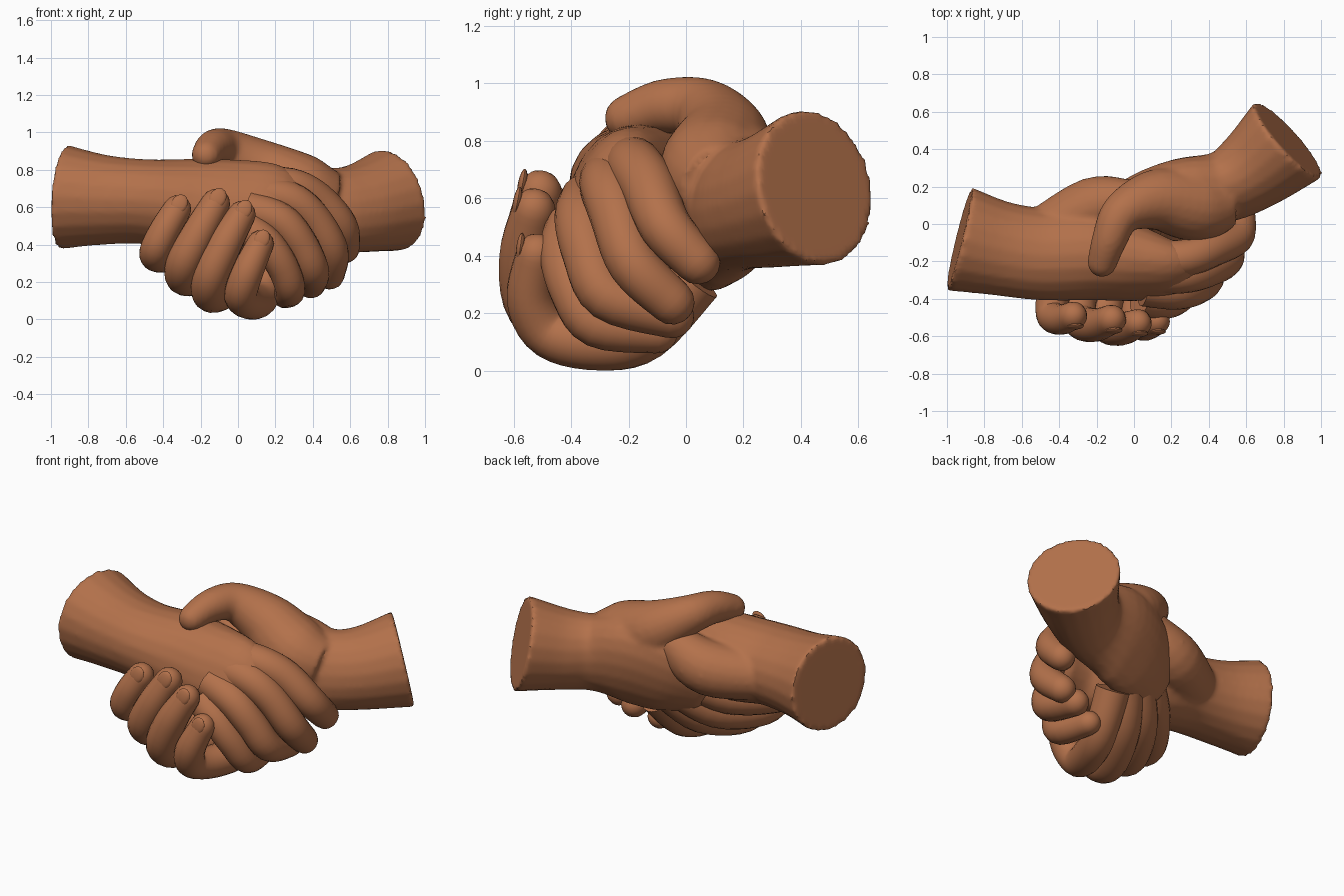
import bpy, bmesh, math
from mathutils import Vector, Matrix

if "Cube" in bpy.data.objects:
    bpy.data.objects.remove(bpy.data.objects["Cube"])

skin = bpy.data.materials.new("skin_brown")
skin.diffuse_color = (0.45, 0.165, 0.07, 1)
skin.use_nodes = True
skin.node_tree.nodes["Principled BSDF"].inputs["Base Color"].default_value = skin.diffuse_color
SIDES = 20


def spline(stations, steps=5):
    """Catmull-Rom interpolation of stations (x, y, z, half_height, half_width)."""
    s = [Vector(p if len(p) == 5 else (*p, p[3])) for p in stations]
    out = []
    for i in range(len(s) - 1):
        a, b, c, d = s[max(i - 1, 0)], s[i], s[i + 1], s[min(i + 2, len(s) - 1)]
        for k in range(steps):
            t = k / steps
            out.append(0.5 * (2 * b + (c - a) * t + (2 * a - 5 * b + 4 * c - d) * t ** 2
                              + (3 * b - a - 3 * c + d) * t ** 3))
    return out + [s[-1]]


def add_limb(bm, stations, up=(0, 0.35, 1)):
    """Loft elliptical rings along a curve: flat start, rounded end."""
    pts = spline(stations)
    pos = [Vector(p[:3]) for p in pts]
    rings, n = [], len(pts)
    side = None
    for i in range(n):
        tan = (pos[min(i + 1, n - 1)] - pos[max(i - 1, 0)]).normalized()
        if side is None:
            side = tan.cross(Vector(up)).normalized()
        side = (side - tan * side.dot(tan)).normalized()
        v = side.cross(tan)
        rings.append((pos[i], v, side, pts[i][3], pts[i][4]))
    for a in (25, 50, 70, 84):
        t = math.radians(a)
        h, w = pts[-1][3], pts[-1][4]
        rings.append((pos[-1] + tan * min(h, w) * math.sin(t), v, side,
                      h * math.cos(t), w * math.cos(t)))
    loops = []
    for c, v, u, h, w in rings:
        loops.append([bm.verts.new(c + v * h * math.cos(2 * math.pi * j / SIDES)
                                   + u * w * math.sin(2 * math.pi * j / SIDES))
                      for j in range(SIDES)])
    for a, b in zip(loops, loops[1:]):
        for j in range(SIDES):
            k = (j + 1) % SIDES
            bm.faces.new((a[j], a[k], b[k], b[j]))
    bm.faces.new(loops[0])
    bm.faces.new(loops[-1])


def finish(name, bm, voxel=None):
    bmesh.ops.recalc_face_normals(bm, faces=bm.faces)
    me = bpy.data.meshes.new(name)
    bm.to_mesh(me)
    bm.free()
    me.materials.append(skin)
    ob = bpy.data.objects.new(name, me)
    bpy.context.collection.objects.link(ob)
    bpy.ops.object.select_all(action='DESELECT')
    ob.select_set(True)
    bpy.context.view_layer.objects.active = ob
    if voxel:
        m = ob.modifiers.new("fuse", 'REMESH')
        m.mode, m.voxel_size = 'VOXEL', voxel
        m = ob.modifiers.new("relax", 'SMOOTH')
        m.factor, m.iterations = 0.5, 5
        bpy.ops.object.convert(target='MESH')
    bpy.ops.object.shade_smooth_by_angle(angle=math.radians(45))
    return ob


def hand(name, limbs):
    bm = bmesh.new()
    for limb in limbs:
        add_limb(bm, limb)
    finish(name, bm, 0.016)


# left arm: forearm and palm, then thumb base tucked behind
hand("left_forearm_and_palm", [
    [(-0.935, -0.08, 0.655, 0.28, 0.285), (-0.72, -0.13, 0.64, 0.24, 0.255),
     (-0.5, -0.16, 0.63, 0.225, 0.25), (-0.25, -0.16, 0.61, 0.25, 0.25),
     (0, -0.21, 0.6, 0.26, 0.2), (0.18, -0.24, 0.6, 0.24, 0.15),
     (0.32, -0.22, 0.56, 0.17, 0.1)],
    [(-0.5, -0.06, 0.6, 0.14), (-0.22, 0.09, 0.63, 0.16), (-0.02, 0.12, 0.73, 0.12),
     (0.1, 0.14, 0.8, 0.09)],
])

# right arm: forearm and palm, then thumb laid over the top
hand("right_forearm_palm_and_thumb", [
    [(0.825, 0.45, 0.64, 0.28, 0.27), (0.65, 0.3, 0.595, 0.24, 0.225),
     (0.48, 0.2, 0.58, 0.235, 0.19), (0.25, 0.17, 0.58, 0.29, 0.17),
     (0.05, 0.11, 0.52, 0.27, 0.14), (-0.08, 0.03, 0.46, 0.2, 0.11)],
    [(0.5, 0.13, 0.64, 0.15), (0.34, 0.1, 0.69, 0.195), (0.12, 0.13, 0.8, 0.165),
     (-0.06, 0.06, 0.905, 0.115), (-0.13, -0.08, 0.92, 0.095), (-0.17, -0.205, 0.88, 0.08)],
])

# left hand fingers: over the far edge, curling down and back
LEFT = {
    "index": [(0.1, -0.19, 0.71, 0.1), (0.28, -0.18, 0.71, 0.1), (0.42, -0.13, 0.64, 0.098),
              (0.55, -0.07, 0.5, 0.09), (0.57, 0.04, 0.38, 0.08)],
    "middle": [(0.08, -0.27, 0.67, 0.1), (0.27, -0.27, 0.64, 0.1), (0.4, -0.24, 0.54, 0.095),
               (0.5, -0.18, 0.37, 0.09), (0.49, -0.05, 0.24, 0.08)],
    "ring": [(0.05, -0.34, 0.59, 0.1), (0.22, -0.36, 0.53, 0.098), (0.33, -0.34, 0.41, 0.092),
             (0.4, -0.27, 0.26, 0.088), (0.39, -0.05, 0.19, 0.078)],
    "little": [(0.03, -0.4, 0.5, 0.09), (0.15, -0.42, 0.41, 0.09), (0.24, -0.39, 0.28, 0.085),
               (0.28, -0.31, 0.16, 0.08), (0.25, -0.1, 0.13, 0.07)],
}
# right hand fingers: under the other hand and up across its back
RIGHT = {
    "index": [(0.0, 0.07, 0.52, 0.1), (-0.22, -0.1, 0.38, 0.1), (-0.41, -0.34, 0.34, 0.09),
              (-0.44, -0.48, 0.37, 0.085), (-0.39, -0.51, 0.48, 0.082), (-0.325, -0.49, 0.59, 0.075)],
    "middle": [(0.05, 0.07, 0.44, 0.1), (-0.13, -0.1, 0.27, 0.1), (-0.28, -0.36, 0.22, 0.095),
               (-0.29, -0.51, 0.3, 0.095), (-0.21, -0.54, 0.46, 0.09), (-0.12, -0.51, 0.62, 0.078)],
    "ring": [(0.1, 0.05, 0.38, 0.1), (-0.02, -0.12, 0.2, 0.1), (-0.14, -0.38, 0.13, 0.095),
             (-0.15, -0.53, 0.22, 0.095), (-0.07, -0.56, 0.4, 0.09), (0.02, -0.53, 0.56, 0.075)],
    "little": [(0.18, 0.03, 0.32, 0.1), (0.13, -0.14, 0.13, 0.095), (0.07, -0.3, 0.095, 0.095),
               (0.015, -0.47, 0.13, 0.09), (0.05, -0.54, 0.25, 0.085), (0.12, -0.52, 0.405, 0.072)],
}
for side, fingers in (("left", LEFT), ("right", RIGHT)):
    for finger, path in fingers.items():
        bm = bmesh.new()
        add_limb(bm, path, (0.3, 0.8, 0.5))
        finish(f"{side}_{finger}_finger", bm)


def nail(name, path):
    """Thin domed plate on the outer side of a fingertip."""
    tip, prev = Vector(path[-1][:3]), Vector(path[-2][:3])
    along = (tip - prev).normalized()
    out = Vector((0, -1, 0.15))
    out = (out - along * out.dot(along)).normalized()
    rot = Matrix((along.cross(out), along, out)).transposed().to_4x4()
    bm = bmesh.new()
    bmesh.ops.create_uvsphere(bm, u_segments=16, v_segments=8, radius=1)
    r = path[-1][3]
    bm.transform(Matrix.Translation(tip + out * r * 0.82 + along * r * 0.25) @ rot
                 @ Matrix.Diagonal((r * 0.58, r * 0.75, r * 0.2, 1)))
    finish(name, bm)


# fingernails on the visible tips
for finger, path in RIGHT.items():
    nail(f"right_{finger}_nail", path)
